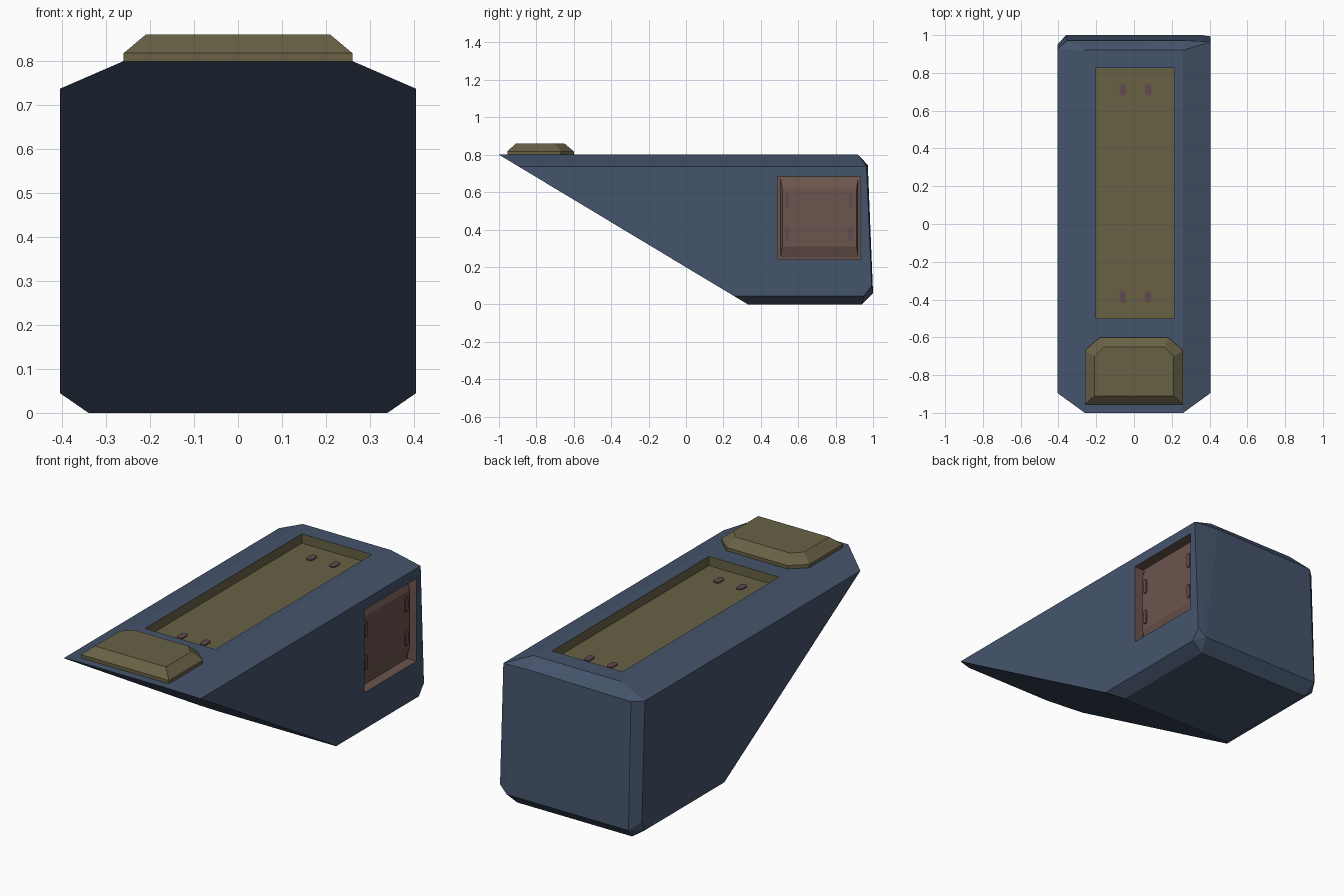
import bpy, bmesh

if "Cube" in bpy.data.objects:
    bpy.data.objects.remove(bpy.data.objects["Cube"])


def material(name, color):
    m = bpy.data.materials.new(name)
    m.diffuse_color = (*color, 1)
    m.use_nodes = True
    m.node_tree.nodes["Principled BSDF"].inputs["Base Color"].default_value = m.diffuse_color
    return m


BLUE = material("blue_paint", (0.06, 0.09, 0.15))
OLIVE = material("olive_paint", (0.14, 0.12, 0.06))
BROWN = material("brown_paint", (0.15, 0.09, 0.075))
MAUVE = material("mauve_metal", (0.12, 0.07, 0.08))


def hull(name, points, mat):
    """Faceted convex solid around the given corner points."""
    bm = bmesh.new()
    for p in points:
        bm.verts.new(p)
    res = bmesh.ops.convex_hull(bm, input=bm.verts[:])
    loose = [v for v in bm.verts if not v.link_faces]
    bmesh.ops.delete(bm, geom=loose, context='VERTS')
    bmesh.ops.dissolve_limit(bm, angle_limit=0.01, verts=bm.verts[:], edges=bm.edges[:])
    bmesh.ops.recalc_face_normals(bm, faces=bm.faces[:])
    me = bpy.data.meshes.new(name)
    bm.to_mesh(me)
    bm.free()
    me.materials.append(mat)
    ob = bpy.data.objects.new(name, me)
    bpy.context.collection.objects.link(ob)
    return ob


def both(pts):
    return [(s * x, y, z) for x, y, z in pts for s in (1, -1)]


def corners(x, y, z):
    return [(a, b, c) for a in x for b in y for c in z]


def cut(target, cutter):
    mod = target.modifiers.new("cut", 'BOOLEAN')
    mod.operation = 'DIFFERENCE'
    mod.solver = 'EXACT'
    mod.material_mode = 'TRANSFER'
    mod.object = cutter
    bpy.context.view_layer.objects.active = target
    bpy.ops.object.modifier_apply(modifier=mod.name)
    bpy.data.objects.remove(cutter)


# wedge body: mirrored corners, with a chamfered back-left edge
body = hull("body", both([
    (0.26, -1, 0.8), (0.26, 0.92, 0.8), (0.405, -0.895, 0.737),
    (0.405, 0.255, 0.045), (0.34, 0.33, 0), (0.34, 0.94, 0), (0.36, 1.0, 0.06)]) + [
    (0.405, 0.965, 0.737), (0.26, 0.972, 0.745),
    (0.405, 0.95, 0.045), (0.405, 0.993, 0.1),
    (-0.405, 0.925, 0.737), (-0.355, 0.972, 0.737),
    (-0.405, 0.93, 0.045), (-0.405, 0.95, 0.1)], BLUE)

# recessed bed on top and recessed hatch on the right side
cut(body, hull("bed_cutter", corners((-0.2, 0.215), (-0.5, 0.825), (0.75, 0.9)), OLIVE))
cut(body, hull("hatch_cutter", corners((0.35, 0.5), (0.49, 0.932), (0.24, 0.683)), BROWN))

# bevelled panel inside the hatch
hull("hatch_panel",
     corners((0.345, 0.353), (0.505, 0.92), (0.25, 0.675))
     + corners((0.375,), (0.515, 0.912), (0.31, 0.62)), BROWN)

# raised front pad with clipped rear corners
outline = [(0.26, -0.955), (0.26, -0.67), (0.18, -0.6)]
top = [(0.21, -0.91), (0.21, -0.70), (0.16, -0.65)]
hull("front_pad",
     both([(x, y, z) for x, y in outline for z in (0.795, 0.818)] +
          [(x, y, 0.86) for x, y in top]), OLIVE)

# small latch studs on the bed floor
for i, x in enumerate((-0.06, 0.075)):
    for j, y in enumerate((-0.385, 0.71)):
        hull(f"bed_stud_{i}{j}",
             corners((x - 0.017, x + 0.017), (y - 0.02, y + 0.02), (0.745, 0.756))
             + corners((x - 0.01, x + 0.01), (y - 0.03, y + 0.03), (0.745, 0.756)), MAUVE)

# small latch studs on the hatch panel
for i, y in enumerate((0.54, 0.882)):
    for j, z in enumerate((0.375, 0.555)):
        hull(f"hatch_stud_{i}{j}",
             corners((0.37, 0.382), (y - 0.012, y + 0.012), (z - 0.03, z + 0.03))
             + corners((0.37, 0.382), (y - 0.005, y + 0.005), (z - 0.04, z + 0.04)), MAUVE)
